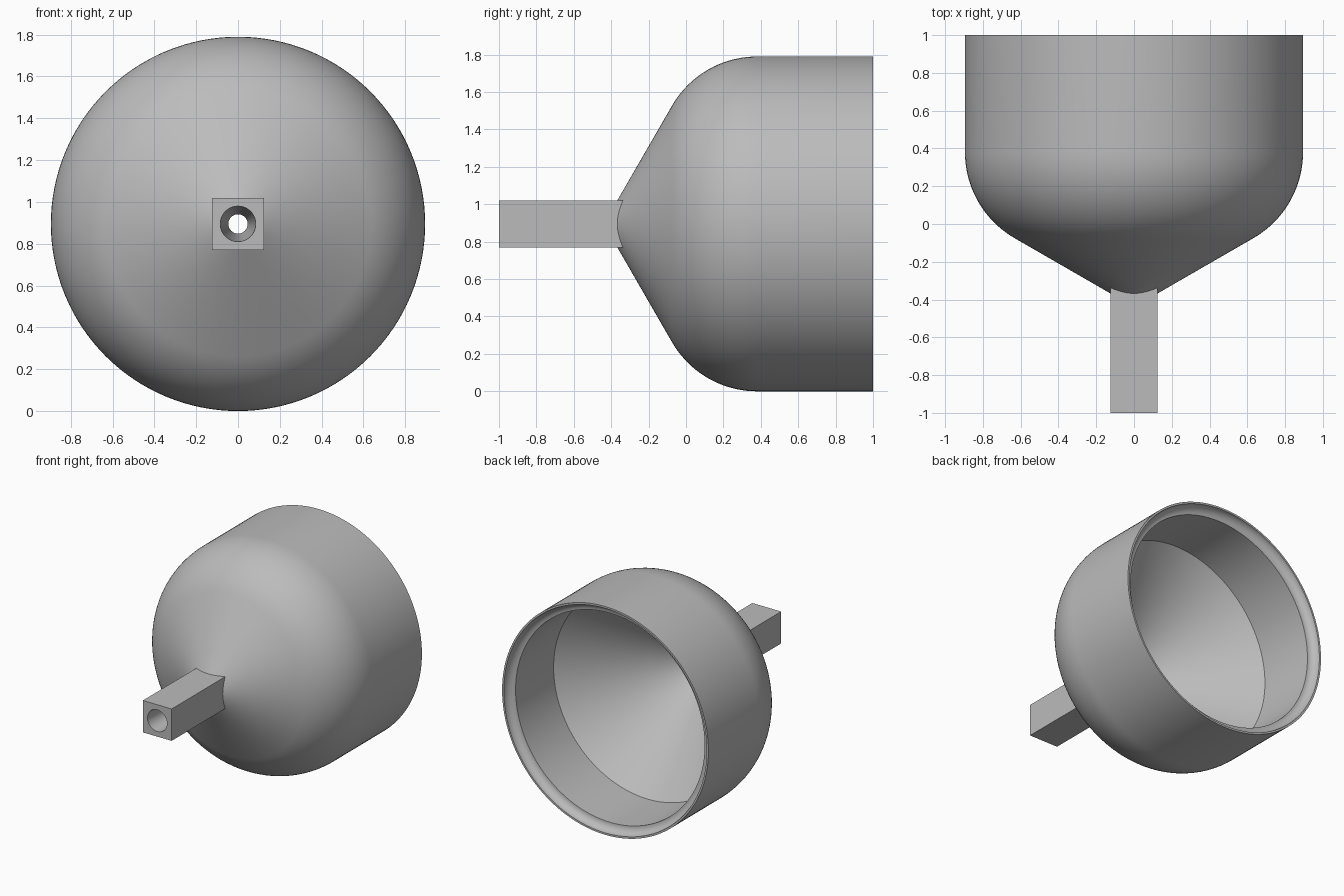
import bpy, bmesh, math
from mathutils import Vector

if "Cube" in bpy.data.objects:
    bpy.data.objects.remove(bpy.data.objects["Cube"])

R = 0.895      # cup radius, also the height of its axis
FILLET = 0.525  # shoulder radius
SHOULDER_Y = 0.38

grey = bpy.data.materials.new("plain grey")
grey.use_nodes = True
colour = (0.5, 0.5, 0.5, 1)
grey.diffuse_color = colour
grey.node_tree.nodes["Principled BSDF"].inputs["Base Color"].default_value = colour


def revolve(name, profile, steps=128):
    """Turn a closed (y, radius) profile around the long axis."""
    bm = bmesh.new()
    verts = [bm.verts.new((0, y, R + r)) for y, r in profile]
    edges = [bm.edges.new((a, b)) for a, b in zip(verts, verts[1:] + verts[:1])]
    bmesh.ops.spin(bm, geom=verts + edges, cent=(0, 0, R), axis=(0, 1, 0),
                   angle=math.tau, steps=steps)
    bmesh.ops.remove_doubles(bm, verts=bm.verts, dist=1e-5)
    bmesh.ops.recalc_face_normals(bm, faces=bm.faces)
    return make_object(name, bm)


def make_object(name, bm):
    mesh = bpy.data.meshes.new(name)
    bm.to_mesh(mesh)
    bm.free()
    mesh.materials.append(grey)
    obj = bpy.data.objects.new(name, mesh)
    bpy.context.collection.objects.link(obj)
    return obj


def smooth(obj):
    bpy.ops.object.select_all(action='DESELECT')
    obj.select_set(True)
    bpy.context.view_layer.objects.active = obj
    bpy.ops.object.shade_smooth_by_angle(angle=math.radians(28))


def arc(cy, cr, radius, start, end, n):
    return [(cy + radius * math.cos(math.radians(start + (end - start) * i / n)),
             cr + radius * math.sin(math.radians(start + (end - start) * i / n)))
            for i in range(n + 1)]


# Cup: cone, rounded shoulder, straight wall, rounded inner lip, inner cone
profile = [(-0.32, 0.05), (-0.382, 0.1)]
profile += arc(SHOULDER_Y, R - FILLET, FILLET, 150, 90, 20)
profile += [(1, R), (1, 0.88)]
profile += arc(1, 0.82, 0.06, 90, 180, 8)[1:]
profile += [(0.476, 0.815), (-0.28, 0.05)]
cup = revolve("cup", profile)
smooth(cup)

# Square nozzle reaching into the cup
bm = bmesh.new()
bmesh.ops.create_cube(bm, size=1)
bmesh.ops.scale(bm, vec=(0.25, 0.68, 0.25), verts=bm.verts)
bmesh.ops.translate(bm, vec=Vector((0, -0.66, R)), verts=bm.verts)
nozzle = make_object("nozzle", bm)

# Tapered bore cut through the nozzle
bore = revolve("bore_cutter", [(-1.02, 0), (-1.02, 0.086), (-0.3, 0.045), (-0.3, 0)], 48)
bore.hide_render = True
cut = nozzle.modifiers.new("bore", 'BOOLEAN')
cut.operation = 'DIFFERENCE'
cut.solver = 'EXACT'
cut.object = bore
bpy.context.view_layer.objects.active = nozzle
bpy.ops.object.modifier_apply(modifier=cut.name)
bpy.data.objects.remove(bore)
smooth(nozzle)
